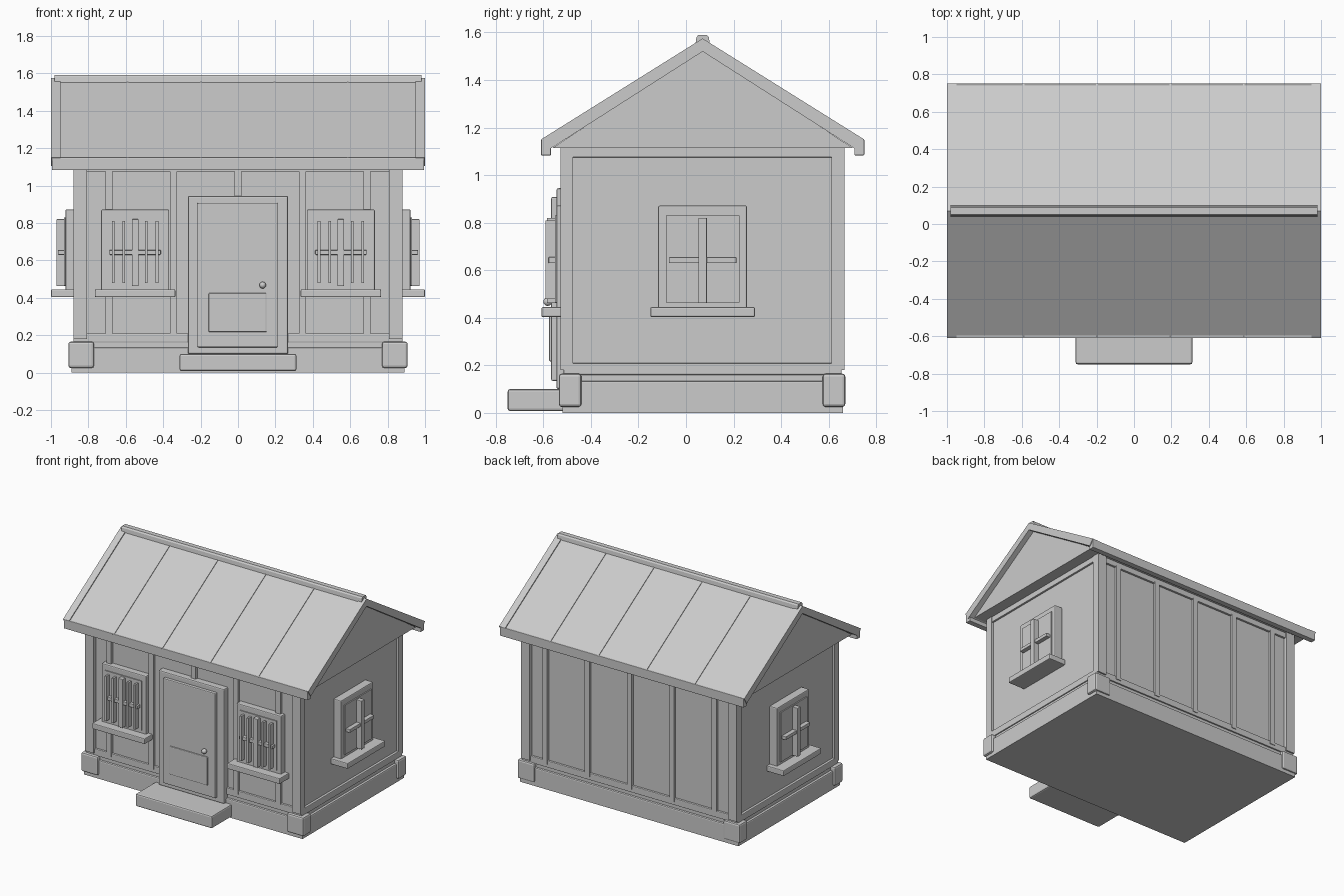
import bpy, bmesh, math

if "Cube" in bpy.data.objects:
    bpy.data.objects.remove(bpy.data.objects["Cube"])

grey = bpy.data.materials.new("plain grey")
grey.diffuse_color = (0.6, 0.6, 0.6, 1)
grey.use_nodes = True
grey.node_tree.nodes["Principled BSDF"].inputs["Base Color"].default_value = grey.diffuse_color
YC = 0.07  # centre line of the house body


def finish(name, bm, bevel=0.0):
    bmesh.ops.recalc_face_normals(bm, faces=bm.faces)
    me = bpy.data.meshes.new(name)
    bm.to_mesh(me)
    bm.free()
    me.materials.append(grey)
    ob = bpy.data.objects.new(name, me)
    bpy.context.collection.objects.link(ob)
    if bevel:
        m = ob.modifiers.new("bevel", 'BEVEL')
        m.width = bevel
        m.segments = 2
    return ob


def box(name, x0, x1, y0, y1, z0, z1, bevel=0.0):
    bm = bmesh.new()
    bmesh.ops.create_cube(bm, size=1)
    for v in bm.verts:
        v.co = (x0 + (v.co.x + .5) * (x1 - x0),
                y0 + (v.co.y + .5) * (y1 - y0),
                z0 + (v.co.z + .5) * (z1 - z0))
    return finish(name, bm, bevel)


def prism(name, x0, x1, profile):
    # extrude a (y, z) profile along x
    bm = bmesh.new()
    f = bm.faces.new([bm.verts.new((x0, y, z)) for y, z in profile])
    r = bmesh.ops.extrude_face_region(bm, geom=[f])
    for v in r['geom']:
        if isinstance(v, bmesh.types.BMVert):
            v.co.x = x1
    return finish(name, bm)


# foundation
box("foundation_slab", -.89, .89, -.52, .66, 0, .03)
box("foundation_beam", -.89, .89, -.52, .66, .02, .135, .008)
box("foundation_top", -.872, .872, -.505, .645, .12, .18)
for sx in (-1, 1):
    for n, y0, y1 in (("front", -.535, -.44), ("back", .575, .67)):
        xs = sorted((sx * .77, sx * .907))
        box(n + "_corner_block", *xs, y0, y1, .025, .165, .012)

# walls and trim
box("walls", -.862, .862, -.5, .64, .15, 1.13)
box("bottom_trim", -.88, .88, -.515, .655, .16, .21, .005)
box("top_trim", -.876, .876, -.515, .655, 1.075, 1.127, .004)
for sx in (-1, 1):
    xs = sorted((sx * .808, sx * .88))
    box("front_corner_board", *xs, -.527, -.475, .18, 1.12)
    box("back_corner_board", *xs, .612, .667, .18, 1.12)

# wall battens on front and back
for x in (-.69, -.345, 0, .345, .69):
    box("front_batten", x - .019, x + .019, -.52, -.49, .185 if x else .9, 1.085)
    box("back_batten", x - .019, x + .019, .63, .66, .185, 1.085)

# door and step
box("door_step", -.312, .312, -.75, -.5, .008, .1, .01)
box("door_frame", -.268, .268, -.545, -.49, .1, .945, .008)
box("door_leaf", -.217, .212, -.567, -.5, .135, .908, .006)
box("door_panel", -.157, .153, -.576, -.55, .217, .425, .005)
bm = bmesh.new()
bmesh.ops.create_uvsphere(bm, u_segments=16, v_segments=10, radius=.018)
for v in bm.verts:
    v.co.x += .132
    v.co.y -= .582
    v.co.z += .468
knob = finish("door_knob", bm)
for p in knob.data.polygons:
    p.use_smooth = True


def window(prefix, place, half, bars):
    # place(u0, u1, d0, d1): along-wall range and outward depth -> x and y ranges
    def part(n, u0, u1, d, z0, z1, bev=.0):
        box(prefix + n, *place(u0, u1, -.01, d), z0, z1, bev)
    part("_casing", -half, half, .045, .43, .872, .007)
    part("_pane", -half + .032, half - .032, .052, .465, .83)
    part("_sill", -half - .033, half + .033, .108, .403, .445, .006)
    part("_upright", -.018, .018, .085, .462, .82, .003)
    part("_crossbar", -half + .045, half - .045, .078, .63, .655, .003)
    for u in bars:
        part("_bar", u - .007, u + .007, .09, .48, .81)


# front windows with bars, side windows without
for sx in (-1, 1):
    window("front_window",
           lambda a, b, c, d: (sx * .55 + a, sx * .55 + b, -.5 - d, -.5 - c),
           .182, (-.117, -.06, .06, .117))
    window("side_window",
           lambda a, b, c, d: (*sorted((sx * (.868 + c), sx * min(.868 + d * 1.22, 1))),
                               YC + a, YC + b),
           .187, ())

# roof: solid gable body, slab, rakes, fascias, ridge cap


def slope(top, low):
    # closed chevron profile of the roof deck
    left = [(-.68, 1.15 + top), (-.65, 1.105 + low)]
    right = [(.65, 1.105 + low), (.68, 1.15 + top)]
    pts = [(0, 1.575 + top), left[0], left[1], (0, 1.52 + low), right[0], right[1]]
    return [(YC + y, z) for y, z in pts]


prism("gable_body", -.96, .96, [(YC, 1.53), (YC - .63, 1.115), (YC + .63, 1.115)])
prism("roof_deck", -.95, .95, slope(-.008, 0))
for sx in (-1, 1):
    prism("rake_board", sx * .95, sx * 1.0, slope(0, 0))
    y0, y1 = sorted((YC + sx * .638, YC + sx * .68))
    box("eave_fascia", -.995, .995, y0, y1, 1.083, 1.15, .004)
for x in (-.59, -.197, .195, .587):
    prism("roof_seam", x - .005, x + .005, slope(-.003, .002))
prism("ridge_cap", -.98, .98, [(YC - .03, 1.552), (YC - .026, 1.58), (YC - .018, 1.59),
                               (YC + .018, 1.59), (YC + .026, 1.58), (YC + .03, 1.552)])
